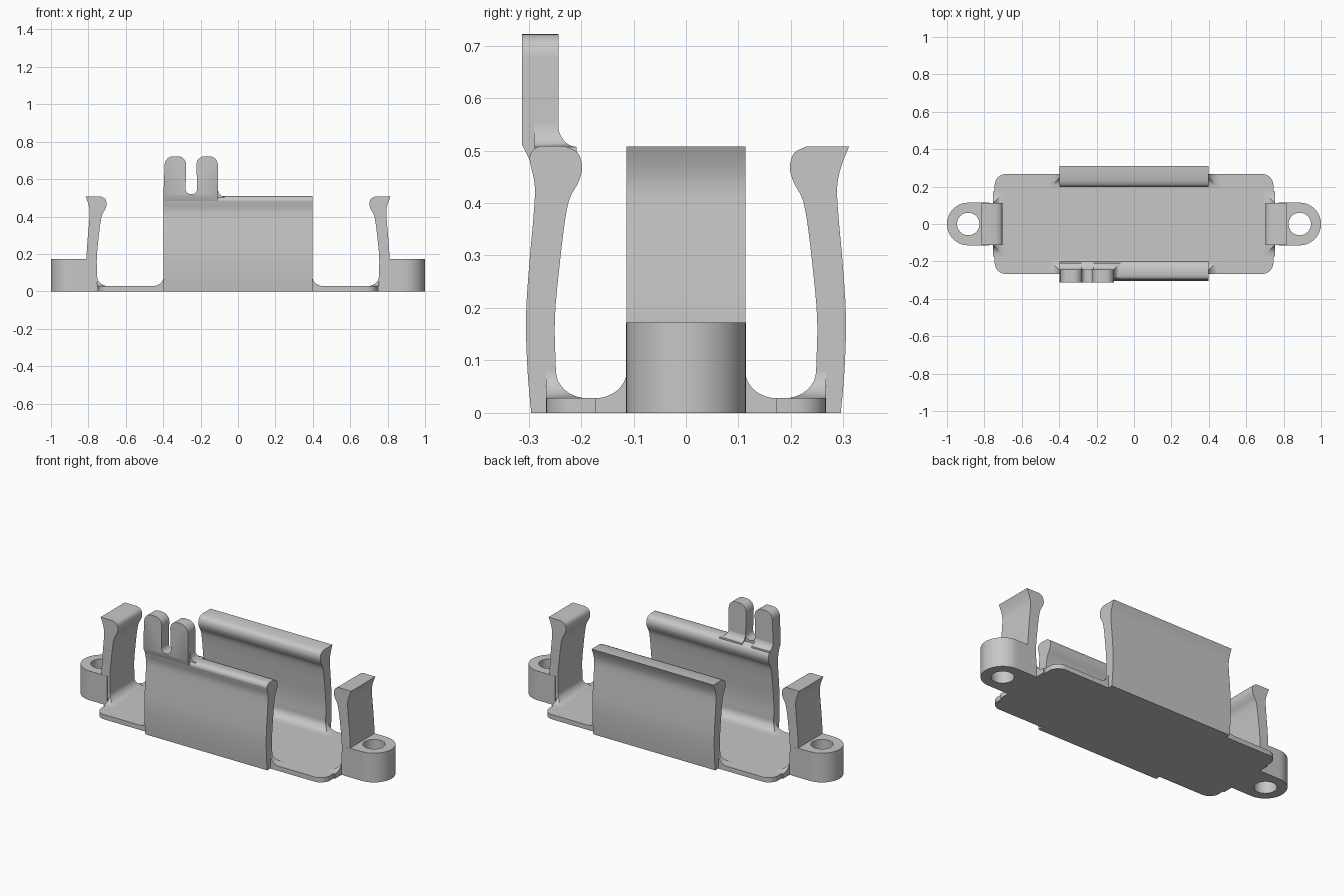
import bpy, bmesh, math
from mathutils import Vector, Matrix

if "Cube" in bpy.data.objects:
    bpy.data.objects.remove(bpy.data.objects["Cube"])

grey = bpy.data.materials.new("plain grey")
grey.use_nodes = True
COLOUR = (0.57, 0.57, 0.57, 1)
grey.diffuse_color = COLOUR
grey.node_tree.nodes["Principled BSDF"].inputs["Base Color"].default_value = COLOUR


def finish(name, bm, turn=0, shift=0):
    """Push the part outward along its own y, then turn it about the centre."""
    bm.transform(Matrix.Rotation(math.radians(turn), 4, "Z") @ Matrix.Translation((0, shift, 0)))
    bmesh.ops.recalc_face_normals(bm, faces=bm.faces)
    mesh = bpy.data.meshes.new(name)
    bm.to_mesh(mesh)
    bm.free()
    mesh.materials.append(grey)
    obj = bpy.data.objects.new(name, mesh)
    bpy.context.collection.objects.link(obj)
    bpy.ops.object.select_all(action="DESELECT")
    obj.select_set(True)
    bpy.context.view_layer.objects.active = obj
    bpy.ops.object.shade_smooth_by_angle(angle=math.radians(32))


def prism(points, offset):
    bm = bmesh.new()
    face = bm.faces.new([bm.verts.new(p) for p in points])
    moved = bmesh.ops.extrude_face_region(bm, geom=[face], use_keep_orig=True)
    verts = [g for g in moved["geom"] if isinstance(g, bmesh.types.BMVert)]
    bmesh.ops.translate(bm, verts=verts, vec=offset)
    return bm


def rounded(corners, steps=8):
    """Outline from (x, y, radius) corners, with an arc at each radius."""
    out = []
    for i, (x, y, r) in enumerate(corners):
        p = Vector((x, y))
        if r == 0:
            out.append(p)
            continue
        a = (Vector(corners[i - 1][:2]) - p).normalized()
        b = (Vector(corners[(i + 1) % len(corners)][:2]) - p).normalized()
        half = a.angle(b) / 2
        centre = p + (a + b).normalized() * r / math.sin(half)
        start = (p + a * r / math.tan(half) - centre).normalized()
        end = (p + b * r / math.tan(half) - centre).normalized()
        for s in range(steps + 1):
            out.append(centre + start.slerp(end, s / steps) * r)
    return out


def smooth(pts, steps=4):
    """Catmull-Rom curve through the points."""
    p = [Vector(q) for q in [pts[0], *pts, pts[-1]]]
    out = []
    for a, b, c, d in zip(p, p[1:], p[2:], p[3:]):
        for s in range(steps):
            t = s / steps
            out.append(b + (c - a) * t / 2 + (2 * a - 5 * b + 4 * c - d) * t * t / 2
                       + (3 * b - a - 3 * c + d) * t ** 3 / 2)
    return out + [p[-1]]


def fillet(name, x0, x1, face, back, floor, rise, run, sink, turn=0, shift=0, ends=(1, 1), steps=8):
    """Concave blend along the inner face of a wall and round its ends."""
    bm = bmesh.new()
    rows = []
    arc = [(run * (1 - math.sin(a)), rise * (1 - math.cos(a)))
           for a in (math.pi / 2 * s / steps for s in range(steps + 1))]
    section = [(d, floor + h) for d, h in arc] + [(0, sink), (run, sink)]
    for d, z in section:
        left, right = x0 - d * ends[0], x1 + d * ends[1]
        path = [(left, back), (left, face - d), (right, face - d), (right, back)]
        rows.append([bm.verts.new((x, y, z)) for x, y in path])
    for a, b in zip(rows, rows[1:] + rows[:1]):
        for i in range(3):
            bm.faces.new((a[i], a[i + 1], b[i + 1], b[i]))
    bm.faces.new([r[0] for r in rows])
    bm.faces.new([r[-1] for r in rows])
    bmesh.ops.remove_doubles(bm, verts=bm.verts, dist=1e-5)
    finish(name, bm, turn, shift)


# Base plate with rounded corners
plate = rounded([(sx * 0.745, sy * 0.267, 0.06) for sx, sy in ((1, 1), (-1, 1), (-1, -1), (1, -1))])
finish("base_plate", prism([(x, y, 0) for x, y in plate], (0, 0, 0.028)))

# Sprung wall cross-section, as (outward, up)
inner = smooth([(0.247, 0), (0.248, 0.08), (0.25, 0.18), (0.24, 0.29), (0.23, 0.37),
                (0.221, 0.41), (0.205, 0.44), (0.198, 0.468), (0.206, 0.495), (0.23, 0.508)])
outer = [(0.288, 0.43), (0.291, 0.37), (0.299, 0.28), (0.305, 0.18), (0.302, 0.08), (0.295, 0)]
sharp_lip = smooth([(0.311, 0.508), (0.296, 0.47)] + outer)
round_lip = smooth([(0.275, 0.509), (0.29, 0.503), (0.298, 0.488), (0.296, 0.472)] + outer)


def wall(name, lip, half, turn, shift=0, plate_edge=0.267):
    section = inner + lip
    finish(name, prism([(-half, y, z) for y, z in section], (2 * half, 0, 0)), turn, shift)
    fillet(name + "_fillet", -half, half, 0.248, plate_edge, 0.028, 0.052, 0.06, 0, turn, shift)


wall("back_wall", sharp_lip, 0.397, 0)
wall("front_wall", round_lip, 0.397, 180)
for side, turn in (("left", -90), ("right", 90)):
    wall(side + "_end_clip", sharp_lip, 0.113, turn, 0.505, 0.249)

    # Screw lug: square on the inside, round on the outside, with a through hole
    bm = bmesh.new()
    R, count = 0.114, 64
    rings = [[] for _ in range(4)]
    for i in range(count):
        a = 2 * math.pi * i / count
        c, s = math.cos(a), math.sin(a)
        reach = R if s >= 0 else R / max(abs(c), abs(s))
        for ring, (r, z) in zip(rings, ((reach, 0), (reach, 0.172), (0.06, 0.172), (0.06, 0))):
            ring.append(bm.verts.new((c * r, s * r, z)))
    for a, b in zip(rings, rings[1:] + rings[:1]):
        for i in range(count):
            j = (i + 1) % count
            bm.faces.new((a[i], a[j], b[j], b[i]))
    finish(side + "_screw_lug", bm, turn, 0.886)

# Forked tab on the front wall, tapering into the wall at its foot
fork = rounded([(0.397, 0.46, 0), (0.397, 0.56, 0), (0.39, 0.722, 0.045), (0.276, 0.722, 0.045),
                (0.281, 0.52, 0.027), (0.217, 0.52, 0.027), (0.224, 0.722, 0.045),
                (0.108, 0.722, 0.045), (0.108, 0.46, 0)])
bm = prism([(x, 0.243, z) for x, z in fork], (0, 0.07, 0))
bmesh.ops.bisect_plane(bm, geom=bm.verts[:] + bm.edges[:] + bm.faces[:],
                       plane_co=(0, 0, 0.512), plane_no=(0, 0, 1))
for v in bm.verts:
    if v.co.z < 0.5 and v.co.y > 0.3:
        v.co.y = 0.287
finish("forked_tab", bm, 180)
fillet("tab_outer_fillet", 0.281, 0.397, 0.244, 0.29, 0.507, 0.045, 0.035, 0.49, 180, ends=(0, 0))
fillet("tab_inner_fillet", 0.108, 0.217, 0.244, 0.29, 0.507, 0.045, 0.035, 0.49, 180, ends=(1, 0))
